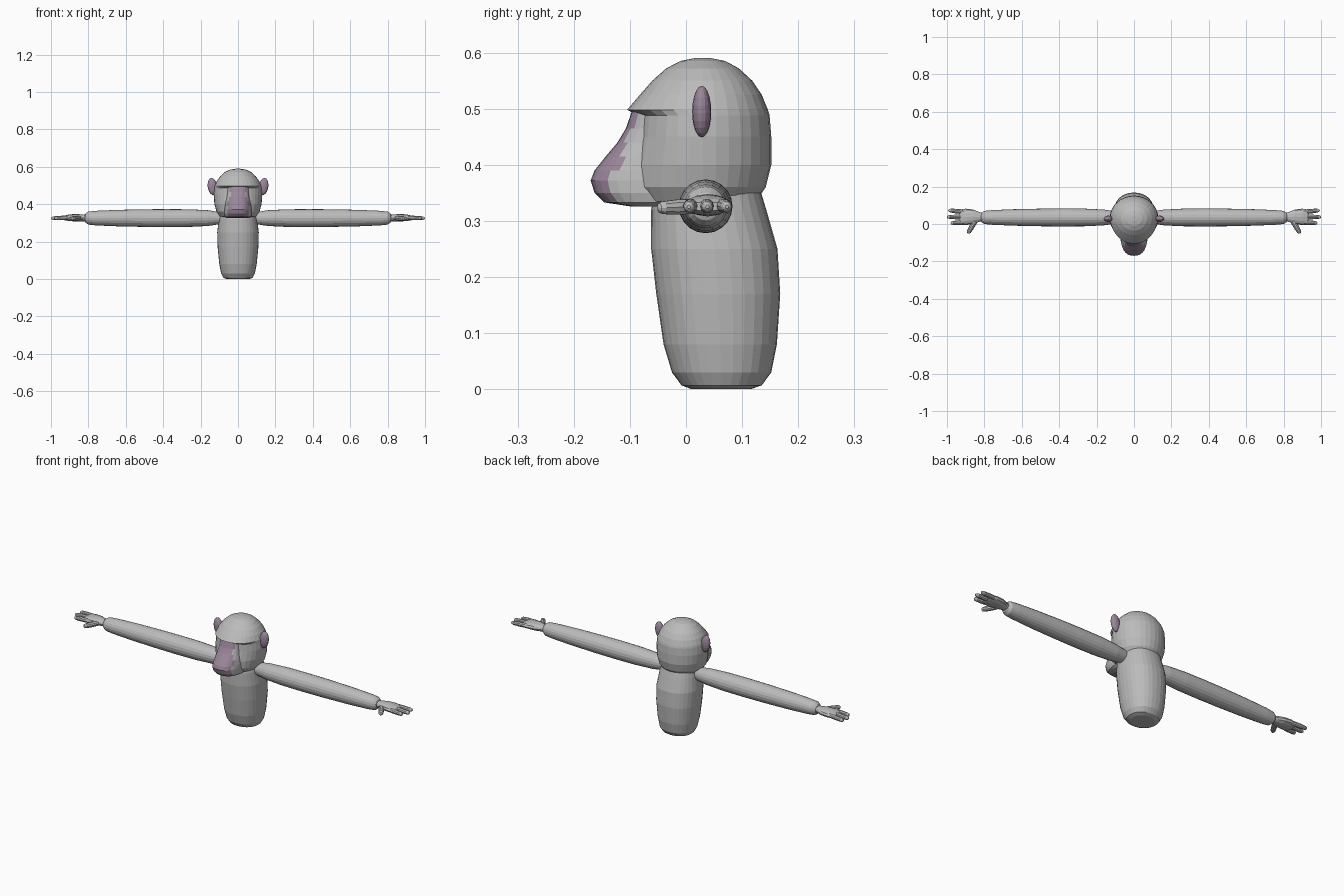
import bpy, bmesh, math
from mathutils import Vector, Matrix

cube = bpy.data.objects.get("Cube")
if cube:
    bpy.data.objects.remove(cube, do_unlink=True)


def material(name, rgb):
    m = bpy.data.materials.new(name)
    m.use_nodes = True
    color = (*rgb, 1)
    m.diffuse_color = color
    m.node_tree.nodes["Principled BSDF"].inputs["Base Color"].default_value = color
    return m


fur = material("grey fur", (0.5, 0.5, 0.5))
skin = material("mauve skin", (0.33, 0.24, 0.33))


def finish(name, bm, mats, mirror=False):
    bmesh.ops.recalc_face_normals(bm, faces=bm.faces[:])
    mesh = bpy.data.meshes.new(name)
    bm.to_mesh(mesh)
    bm.free()
    for m in mats:
        mesh.materials.append(m)
    ob = bpy.data.objects.new(name, mesh)
    bpy.context.collection.objects.link(ob)
    if mirror:
        ob.modifiers.new("mirror", "MIRROR")
    return ob


def loft(bm, rings):
    """Skin a list of closed rings and cap both ends."""
    loops = [[bm.verts.new(p) for p in ring] for ring in rings]
    n = len(loops[0])
    for a, b in zip(loops, loops[1:]):
        for i in range(n):
            j = (i + 1) % n
            bm.faces.new((a[i], a[j], b[j], b[i]))
    bm.faces.new(loops[0])
    bm.faces.new(loops[-1])


def body_ring(z, front, back, half_width, widest, n=32, power=1.0):
    """Horizontal ring, with different depth before and behind its widest line."""
    ring = []
    for i in range(n):
        a = math.tau * i / n
        c, s = math.cos(a), math.sin(a)
        x = half_width * math.copysign(abs(c) ** power, c)
        d = abs(s) ** power
        y = widest + (d * (back - widest) if s > 0 else d * (front - widest))
        ring.append(Vector((x, y, z)))
    return ring


def limb(bm, points, n=12):
    """Tube through points of (x, y, z, horizontal radius, vertical radius)."""
    pts = [Vector(p[:3]) for p in points]
    axis = (pts[-1] - pts[0]).normalized()
    side = axis.cross(Vector((0, 0, 1))).normalized()
    up = side.cross(axis)
    loft(bm, [[c + side * p[3] * math.cos(math.tau * i / n)
               + up * p[4] * math.sin(math.tau * i / n) for i in range(n)]
              for c, p in zip(pts, points)])


# Torso: height, front, back, half width
bm = bmesh.new()
torso = [(0.0, 0.01, 0.115, 0.06), (0.007, -0.008, 0.135, 0.078),
         (0.03, -0.025, 0.152, 0.09), (0.08, -0.04, 0.162, 0.1),
         (0.17, -0.053, 0.168, 0.109), (0.25, -0.062, 0.163, 0.111),
         (0.32, -0.062, 0.143, 0.103), (0.38, -0.05, 0.125, 0.09)]
loft(bm, [body_ring(z, f, b, w, (f + b) / 2, power=0.9) for z, f, b, w in torso])
finish("torso", bm, [fur])

# Skull, with a small step under the brow
bm = bmesh.new()
skull = [(0.326, -0.055, 0.09, 0.075), (0.335, -0.09, 0.125, 0.098),
         (0.36, -0.105, 0.142, 0.115), (0.4, -0.1, 0.152, 0.126),
         (0.45, -0.088, 0.152, 0.13), (0.488, -0.085, 0.149, 0.127),
         (0.498, -0.105, 0.146, 0.125), (0.525, -0.082, 0.135, 0.113),
         (0.55, -0.06, 0.118, 0.095), (0.572, -0.035, 0.094, 0.07),
         (0.585, -0.01, 0.07, 0.043), (0.59, 0.015, 0.045, 0.014)]
loft(bm, [body_ring(z, f, b, w, 0.03) for z, f, b, w in skull])
finish("head", bm, [fur])

# Muzzle, its front faces bare skin
bm = bmesh.new()
muzzle = [(0.326, -0.1, 0.06), (0.333, -0.146, 0.07), (0.35, -0.163, 0.074),
          (0.372, -0.17, 0.073), (0.39, -0.163, 0.071), (0.415, -0.143, 0.067),
          (0.44, -0.122, 0.062), (0.465, -0.107, 0.06), (0.497, -0.096, 0.06)]
loft(bm, [body_ring(z, f, 0.0, w, -0.045, 32, 0.8) for z, f, w in muzzle])
for face in bm.faces:
    c = face.calc_center_median()
    limit = -0.118 if c.z < 0.42 else -0.118 + 0.5 * (c.z - 0.42)
    face.material_index = int(c.y < limit and abs(c.x) < 0.057)
finish("muzzle", bm, [fur, skin])

# Ears: flattened discs leaning outward
bm = bmesh.new()
bmesh.ops.create_uvsphere(bm, u_segments=16, v_segments=10, radius=1)
bm.transform(Matrix.Translation((0.137, 0.028, 0.495))
             @ Matrix.Rotation(math.radians(8), 4, "Y")
             @ Matrix.Diagonal((0.025, 0.017, 0.046, 1)))
finish("ears", bm, [skin], True)

# Arms
bm = bmesh.new()
arm = [(0.06, 0.022), (0.1, 0.033), (0.16, 0.042), (0.26, 0.047),
       (0.38, 0.048), (0.5, 0.047), (0.64, 0.044), (0.76, 0.039),
       (0.8, 0.035), (0.815, 0.025), (0.82, 0.013)]
limb(bm, [(x, 0.035, 0.326, r, r) for x, r in arm], 20)
finish("arms", bm, [fur], True)

# Hands: palm, fingers and thumb
bm = bmesh.new()
limb(bm, [(0.805, 0.037, 0.326, 0.02, 0.017), (0.83, 0.038, 0.327, 0.027, 0.018),
          (0.86, 0.039, 0.328, 0.038, 0.02), (0.9, 0.038, 0.328, 0.044, 0.018),
          (0.925, 0.037, 0.327, 0.041, 0.013), (0.935, 0.037, 0.326, 0.034, 0.008)])


def digit(start, end, radius):
    a, b = Vector(start), Vector(end)
    steps = [(0, 1), (0.5, 1), (0.85, 0.85), (0.96, 0.6), (1, 0.25)]
    limb(bm, [(*a.lerp(b, t), radius * k, radius * k) for t, k in steps], 10)


for y0, y1, tip in [(0.01, 0.005, 0.98), (0.037, 0.038, 1.0), (0.064, 0.073, 0.993)]:
    digit((0.9, y0, 0.328), (tip, y1, 0.325), 0.0125)
digit((0.85, 0.015, 0.326), (0.888, -0.05, 0.323), 0.014)
finish("hands", bm, [fur], True)
